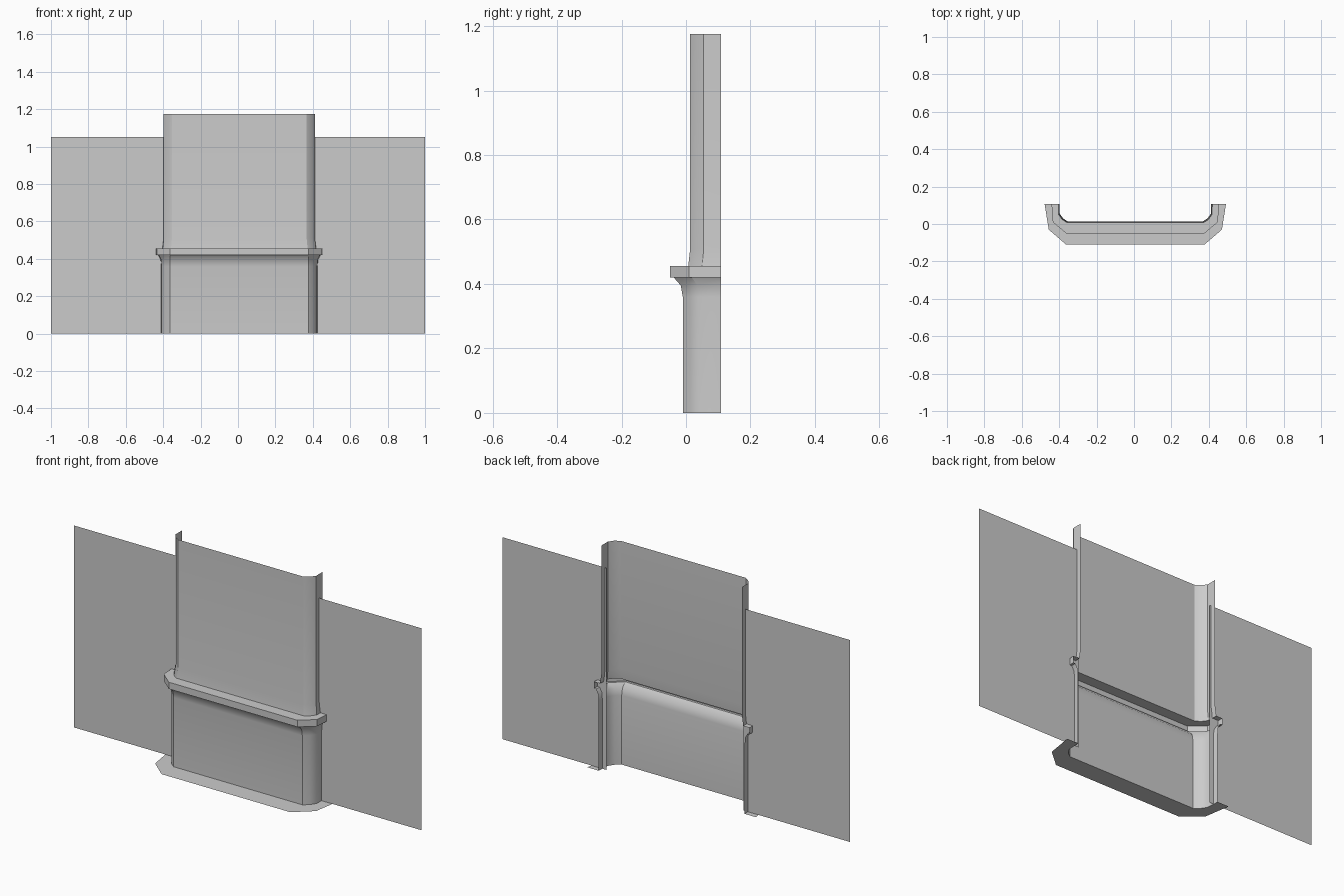
import bpy, bmesh, math

cube = bpy.data.objects.get("Cube")
if cube:
    bpy.data.objects.remove(cube)

grey = bpy.data.materials.new("plain_grey")
grey.use_nodes = True
colour = (0.6, 0.6, 0.6, 1)
grey.diffuse_color = colour
grey.node_tree.nodes["Principled BSDF"].inputs["Base Color"].default_value = colour

BACK, SHIFT = 0.108, 0.007


def sheet(name, rows):
    """Grid surface through equal-length rows of points."""
    bm = bmesh.new()
    grid = [[bm.verts.new(p) for p in row] for row in rows]
    for low, high in zip(grid, grid[1:]):
        for i in range(len(low) - 1):
            bm.faces.new((low[i], low[i + 1], high[i + 1], high[i]))
    mesh = bpy.data.meshes.new(name)
    bm.to_mesh(mesh)
    bm.free()
    mesh.materials.append(grey)
    ob = bpy.data.objects.new(name, mesh)
    bpy.context.collection.objects.link(ob)
    return ob


def outline(z, front, corner, flat_x, corner_x, back_x, bulge):
    """Open U-shaped outline, wrapped from the left end round the front."""
    mid = ((flat_x + corner_x) / 2 + bulge, (front + corner) / 2 - bulge)
    half = [(back_x, BACK), (corner_x, corner), mid, (flat_x, front)]
    pts = [(-x, y) for x, y in half] + half[::-1]
    return [(x + SHIFT, y, z) for x, y in pts]


# Casing: foot flange, lower wall, flared ledge and upper wall in one sheet
# height, front y, corner y, flat half width, corner half width, back half width, bulge
stations = [
    (0, -0.11, -0.03, 0.37, 0.463, 0.485, 0),
    (0, -0.01, 0.04, 0.37, 0.416, 0.42, 0.004),
    (0.36, -0.01, 0.04, 0.37, 0.416, 0.42, 0.004),
    (0.395, -0.016, 0.036, 0.37, 0.418, 0.422, 0.004),
    (0.42, -0.038, 0.018, 0.37, 0.43, 0.436, 0),
    (0.42, -0.05, 0.01, 0.37, 0.441, 0.448, 0),
    (0.455, -0.05, 0.01, 0.37, 0.441, 0.448, 0),
    (0.455, 0.007, 0.05, 0.365, 0.41, 0.412, 0.004),
    (0.51, 0.013, 0.055, 0.36, 0.404, 0.404, 0.004),
    (1.175, 0.013, 0.055, 0.36, 0.404, 0.404, 0.004),
]
casing = sheet("casing", [outline(*s) for s in stations])
bpy.context.view_layer.objects.active = casing
casing.select_set(True)
bpy.ops.object.shade_smooth_by_angle(angle=math.radians(32))

# Flat wall panels on both sides
for name, x0, x1 in (("right_panel", -1, -0.388), ("left_panel", 0.402, 1)):
    sheet(name, [[(x, 0.08, z) for x in (x0, x1)] for z in (0, 1.05)])
